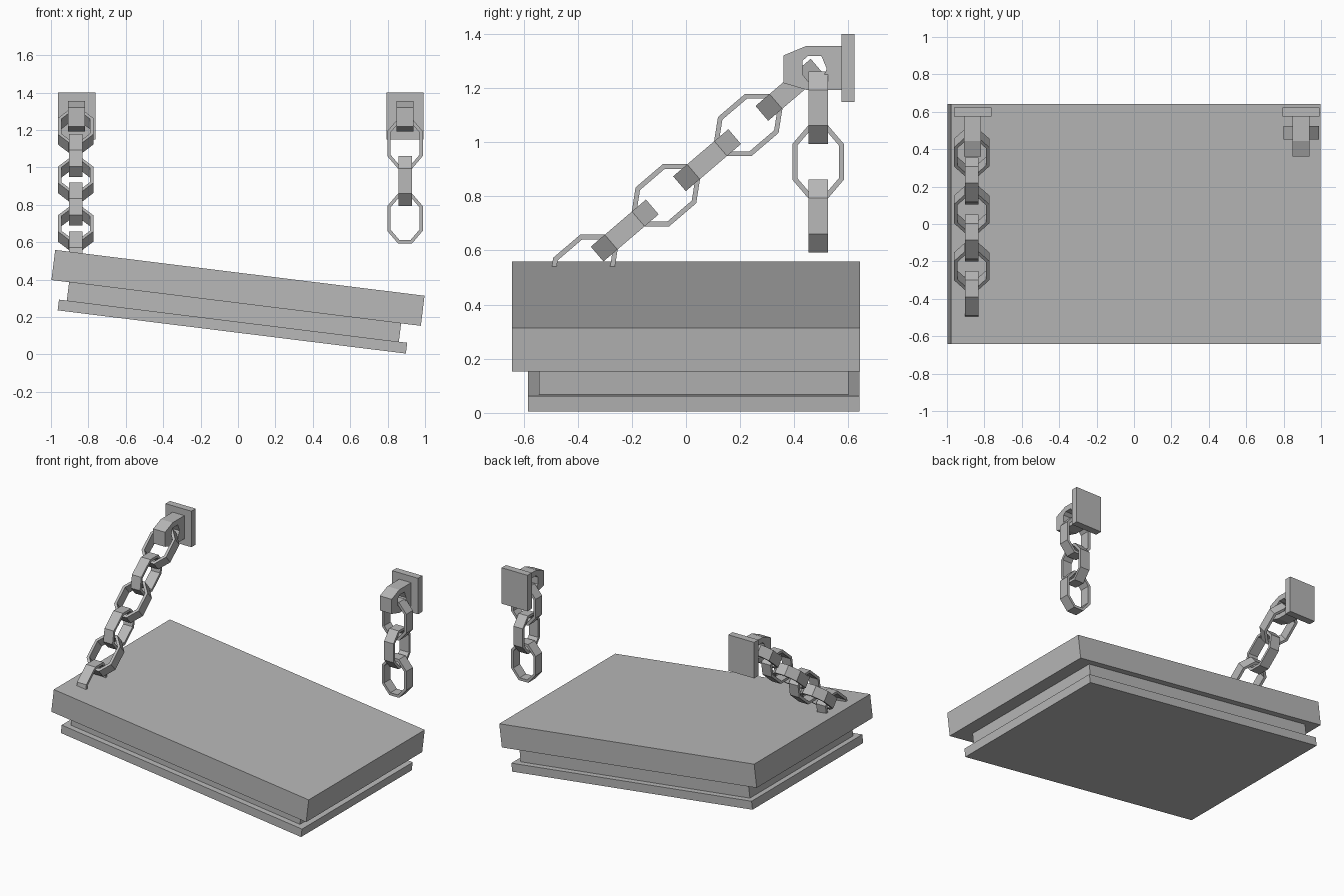
import bpy
import bmesh
import math
from mathutils import Matrix, Vector

if "Cube" in bpy.data.objects:
    bpy.data.objects.remove(bpy.data.objects["Cube"], do_unlink=True)

# Single stone-and-iron grey
GREY = (0.48, 0.48, 0.48, 1)
grey = bpy.data.materials.new("plain grey")
grey.use_nodes = True
grey.diffuse_color = GREY
grey.node_tree.nodes["Principled BSDF"].inputs["Base Color"].default_value = GREY


def add_object(name, bm, matrix):
    bmesh.ops.recalc_face_normals(bm, faces=bm.faces)
    mesh = bpy.data.meshes.new(name)
    bm.to_mesh(mesh)
    bm.free()
    mesh.materials.append(grey)
    obj = bpy.data.objects.new(name, mesh)
    obj.matrix_world = matrix
    bpy.context.collection.objects.link(obj)
    return obj


def box(name, low, high, matrix=Matrix()):
    low, high = Vector(low), Vector(high)
    bm = bmesh.new()
    bmesh.ops.create_cube(bm, size=1)
    bmesh.ops.scale(bm, vec=high - low, verts=bm.verts)
    bmesh.ops.translate(bm, vec=(low + high) / 2, verts=bm.verts)
    return add_object(name, bm, matrix)


def band(name, outer, inner, width, matrix):
    """Closed ring drawn in the local YZ plane, with its width along X."""
    bm = bmesh.new()
    loops = [[bm.verts.new((x, y, z)) for y, z in points]
             for x, points in ((-width / 2, outer), (width / 2, outer),
                               (width / 2, inner), (-width / 2, inner))]
    n = len(outer)
    for a in range(4):
        p, q = loops[a], loops[(a + 1) % 4]
        for i in range(n):
            j = (i + 1) % n
            bm.faces.new((p[i], p[j], q[j], q[i]))
    return add_object(name, bm, matrix)


def octagon(half_w, half_h, flat_w, flat_h):
    quarter = [(half_w, flat_h), (flat_w, half_h)]
    top = quarter + [(-y, z) for y, z in reversed(quarter)]
    return top + [(-y, -z) for y, z in top]


LINK_OUTER = octagon(0.095, 0.134, 0.037, 0.066)
LINK_INNER = octagon(0.077, 0.116, 0.029, 0.060)
PITCH = 0.2


def chain(name, first, tilt, count):
    """Links alternate between facing the front and facing the side."""
    lean = Matrix.Rotation(tilt, 4, 'X')
    step = lean @ Vector((0, 0, -PITCH))
    for i in range(count):
        turn = Matrix.Rotation(math.pi / 2 * ((i + 1) % 2), 4, 'Z')
        place = Matrix.Translation(Vector(first) + step * i)
        band(f"{name}_link_{i + 1}", LINK_OUTER, LINK_INNER, 0.072,
             place @ lean @ turn)


# Tilted platform: thick slab, recessed core and thin base plate
tilt = Matrix.Translation((0, 0, 0.356)) @ Matrix.Rotation(math.radians(7.07), 4, 'Y')
box("platform_slab", (-0.995, -0.642, -0.081), (0.995, 0.642, 0.081), tilt)
box("platform_core", (-0.9, -0.543, -0.185), (0.889, 0.6, -0.076), tilt)
box("platform_base", (-0.942, -0.584, -0.238), (0.934, 0.641, -0.18), tilt)

# Wall mounts: back plate with a chamfered eye bracket
EYE_OUTER = [(0.36, 1.218), (0.36, 1.32), (0.444, 1.355), (0.576, 1.355),
             (0.576, 1.27), (0.576, 1.193), (0.444, 1.193)]
EYE_INNER = [(0.43, 1.25), (0.43, 1.30), (0.45, 1.318), (0.50, 1.318),
             (0.52, 1.27), (0.50, 1.225), (0.45, 1.225)]
for side, x in (("right", -0.863), ("left", 0.893)):
    box(f"{side}_wall_plate", (x - 0.1, 0.574, 1.148), (x + 0.1, 0.622, 1.4))
    band(f"{side}_eye_bracket", EYE_OUTER, EYE_INNER, 0.092,
         Matrix.Translation((x, 0, 0)))

# Taut chain fixed into the slab, and a broken chain hanging free
chain("right_chain", (-0.868, 0.382, 1.193), math.radians(-49.5), 6)
chain("left_chain", (0.893, 0.488, 1.127), 0, 3)
